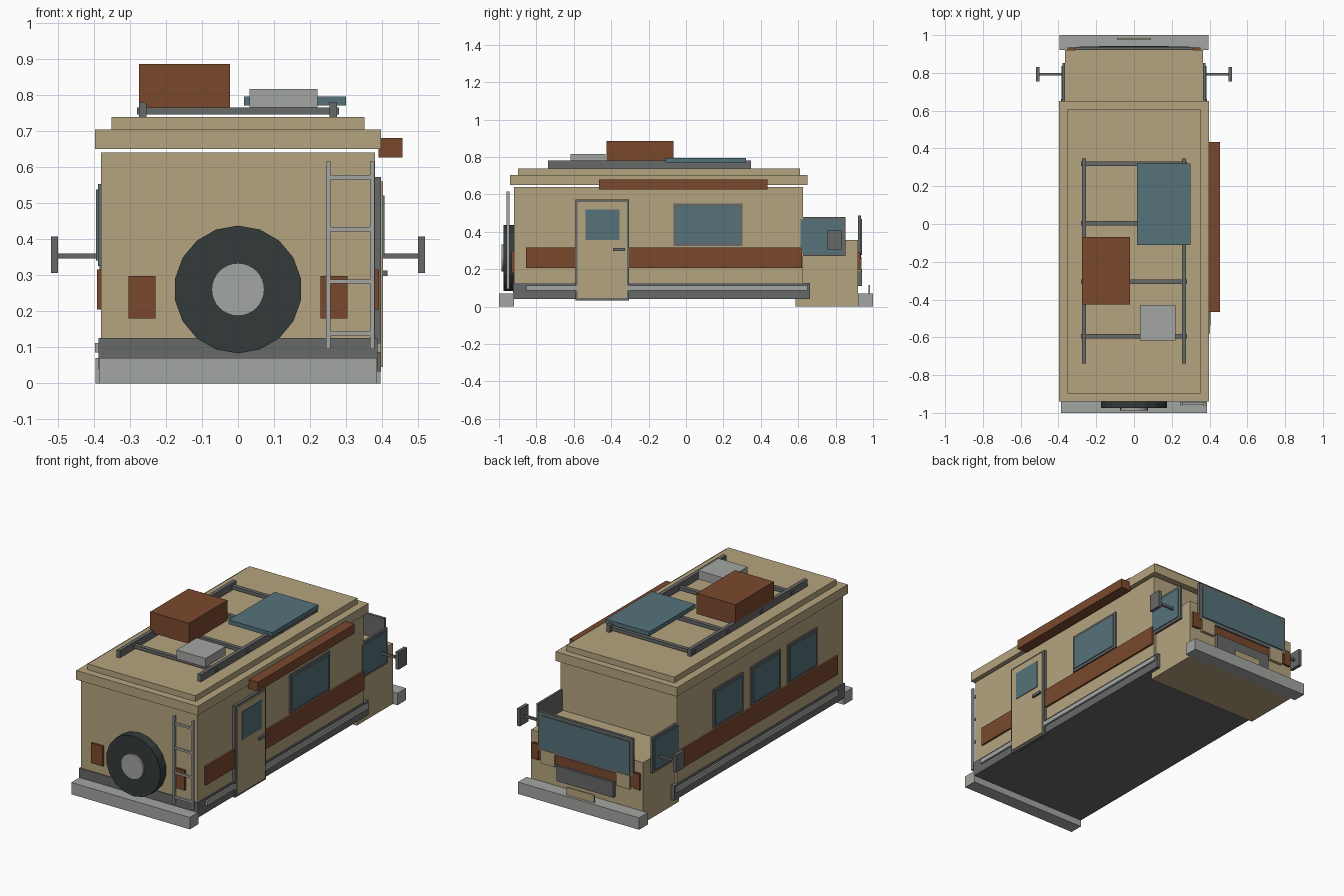
import bpy, math


def material(name, rgb):
    m = bpy.data.materials.new(name)
    m.diffuse_color = (*rgb, 1)
    return m


TAN = material("tan", (0.46, 0.37, 0.21))
BROWN = material("rust_brown", (0.195, 0.066, 0.027))
GREY = material("dark_grey", (0.136, 0.138, 0.138))
SILVER = material("silver", (0.37, 0.38, 0.36))
TEAL = material("teal_glass", (0.089, 0.168, 0.195))
BLACK = material("charcoal", (0.034, 0.042, 0.042))


def box(name, x, y, z, mat):
    """Axis-aligned box from (min, max) pairs."""
    c = [(a[0] + a[1]) / 2 for a in (x, y, z)]
    bpy.ops.mesh.primitive_cube_add(size=1, location=c)
    ob = bpy.context.object
    ob.name = name
    for v in ob.data.vertices:
        for i, a in enumerate((x, y, z)):
            v.co[i] *= abs(a[1] - a[0])
    ob.data.materials.append(mat)
    return ob


def sides(name, x, y, z, mat):
    """The same box on the right and left."""
    for s, label in ((1, "right"), (-1, "left")):
        box(f"{name}_{label}", (s * x[0], s * x[1]), y, z, mat)


def disc(name, r, y, z, n, mat):
    """Cylinder along y."""
    bpy.ops.mesh.primitive_cylinder_add(vertices=n, radius=r, depth=y[1] - y[0],
                                        location=(0, sum(y) / 2, z),
                                        rotation=(math.pi / 2, 0, 0))
    bpy.context.object.name = name
    bpy.context.object.data.materials.append(mat)


def side_window(name, s, y, z, x=0.38):
    """Dark frame with a glass plate on top; s is the side."""
    m = 0.015
    box(name + "_frame", (s * (x - 0.005), s * (x + 0.008)), y, z, GREY)
    box(name + "_glass", (s * (x + 0.004), s * (x + 0.013)),
        (y[0] + m, y[1] - m), (z[0] + m, z[1] - m), TEAL)


# body, cab and roof
box("body", (-0.38, 0.38), (-0.92, 0.625), (0.06, 0.64), TAN)
box("cab", (-0.365, 0.365), (0.585, 0.92), (0, 0.357), TAN)
box("roof_slab", (-0.396, 0.396), (-0.94, 0.65), (0.65, 0.704), TAN)
box("roof_cap", (-0.351, 0.351), (-0.897, 0.61), (0.704, 0.738), TAN)

# skirt, rails, stripes and bumpers
box("skirt", (-0.387, 0.387), (-0.925, 0.662), (0.04, 0.126), GREY)
sides("skirt_rail", (0.38, 0.397), (-0.853, 0.65), (0.085, 0.112), SILVER)
sides("side_stripe", (0.375, 0.391), (-0.855, 0.62), (0.205, 0.315), BROWN)
box("rear_bumper", (-0.386, 0.386), (-1, -0.92), (0, 0.07), SILVER)
box("cab_bumper", (-0.395, 0.395), (0.92, 1), (0, 0.07), SILVER)

# side windows
side_window("lounge_window", 1, (-0.067, 0.302), (0.325, 0.552))
for i, y in enumerate((0.02, -0.33, -0.67)):
    side_window(f"left_window_{i}", -1, (y, y + 0.275), (0.325, 0.552))
for s in (1, -1):
    side_window(f"cab_window_{s}", s, (0.597, 0.852), (0.27, 0.48), 0.371)

# entry door
box("door_frame", (0.375, 0.396), (-0.592, -0.304), (0.033, 0.572), GREY)
box("door", (0.385, 0.402), (-0.58, -0.316), (0.045, 0.56), TAN)
box("door_window", (0.398, 0.406), (-0.537, -0.355), (0.355, 0.52), TEAL)
box("door_handle", (0.4, 0.414), (-0.39, -0.325), (0.297, 0.313), GREY)

# rolled awning
box("awning", (0.39, 0.456), (-0.465, 0.435), (0.626, 0.68), BROWN)

# spare wheel and tail lights
disc("spare_tyre", 0.177, (-0.975, -0.92), 0.26, 18, BLACK)
disc("spare_hub", 0.073, (-0.987, -0.96), 0.26, 32, SILVER)
sides("tail_light", (0.229, 0.304), (-0.932, -0.915), (0.18, 0.298), BROWN)

# ladder
for x in (0.25, 0.372):
    box("ladder_rail", (x - 0.006, x + 0.006), (-0.96, -0.943), (0.095, 0.615), SILVER)
for z in (0.138, 0.282, 0.427, 0.571):
    box("ladder_rung", (0.25, 0.372), (-0.957, -0.945), (z - 0.006, z + 0.006), SILVER)

# roof rack and luggage
sides("rack_rail", (0.253, 0.275), (-0.738, 0.347), (0.738, 0.78), GREY)
for y in (0.318, 0.005, -0.306, -0.594):
    box("rack_bar", (-0.28, 0.28), (y - 0.012, y + 0.012), (0.745, 0.764), GREY)
box("roof_crate", (-0.275, -0.022), (-0.425, -0.068), (0.764, 0.885), BROWN)
box("solar_panel", (0.016, 0.299), (-0.11, 0.32), (0.77, 0.795), TEAL)
box("roof_vent", (0.032, 0.221), (-0.618, -0.43), (0.764, 0.816), SILVER)

# mirrors
sides("mirror_arm", (0.37, 0.505), (0.787, 0.799), (0.346, 0.36), GREY)
sides("mirror", (0.499, 0.518), (0.754, 0.832), (0.305, 0.407), GREY)

# windscreen
box("windscreen_frame", (-0.31, 0.31), (0.92, 0.936), (0.255, 0.487), GREY)
box("windscreen_glass", (-0.29, 0.29), (0.932, 0.941), (0.275, 0.467), TEAL)

# cab nose: stripe, lamps, grille and plate
box("nose_stripe", (-0.345, 0.345), (0.915, 0.929), (0.2, 0.29), BROWN)
sides("headlamp", (0.2, 0.29), (0.915, 0.938), (0.185, 0.265), TAN)
sides("turn_light", (0.31, 0.352), (0.915, 0.934), (0.195, 0.287), BROWN)
box("grille", (-0.185, 0.185), (0.915, 0.942), (0.11, 0.2), GREY)
box("plate", (-0.09, 0.09), (0.976, 0.984), (0.05, 0.115), TAN)
